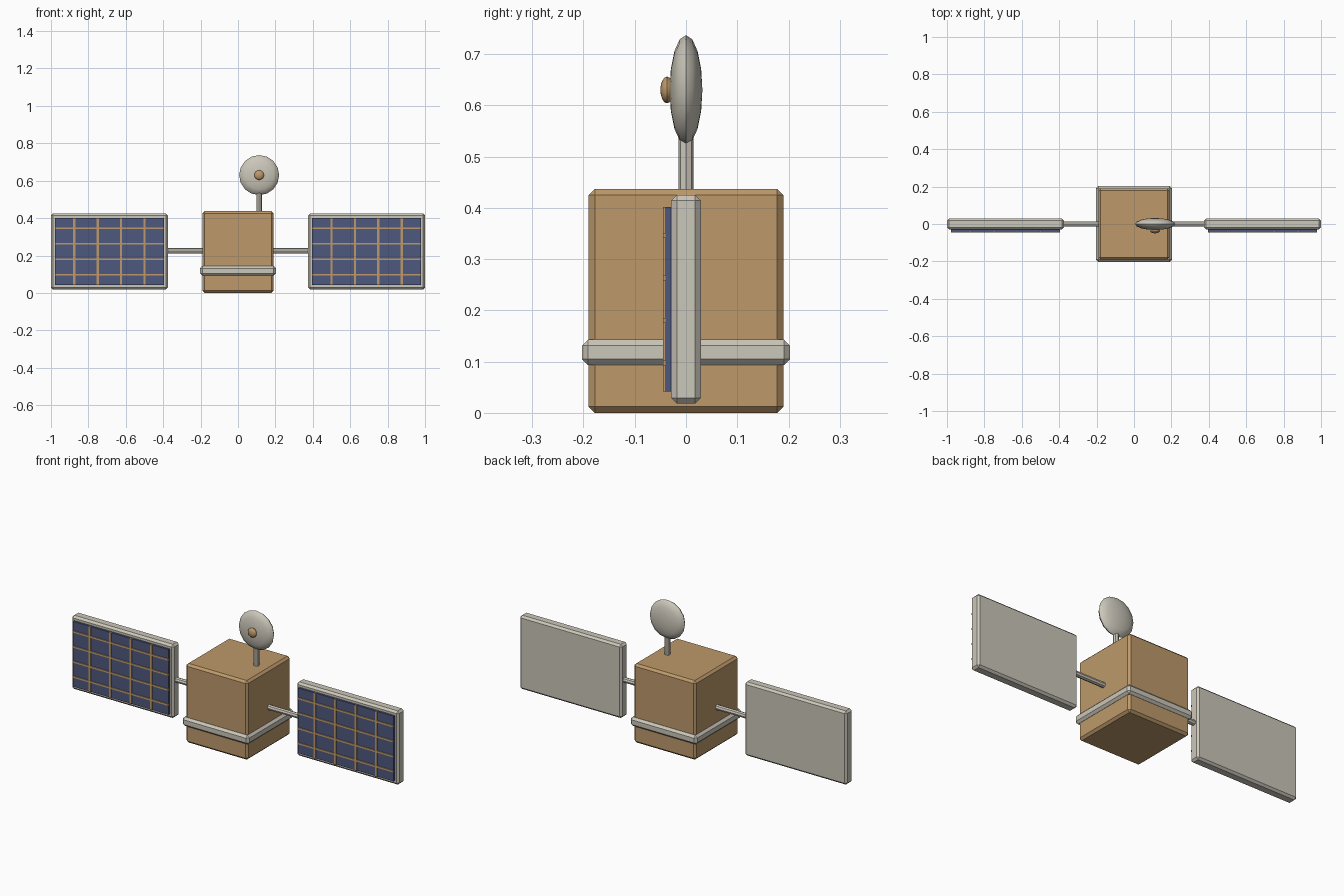
import bpy
import math

cube = bpy.data.objects.get("Cube")
if cube:
    bpy.data.objects.remove(cube, do_unlink=True)


def material(name, rgb):
    mat = bpy.data.materials.new(name)
    mat.use_nodes = True
    mat.diffuse_color = (*rgb, 1)
    mat.node_tree.nodes["Principled BSDF"].inputs["Base Color"].default_value = (*rgb, 1)
    return mat


foil = material("tan foil", (0.51, 0.32, 0.145))
grey = material("warm grey", (0.60, 0.57, 0.49))
blue = material("cell blue", (0.076, 0.098, 0.205))


def finish(name, mat):
    obj = bpy.context.object
    obj.name = name
    obj.data.materials.append(mat)
    return obj


def box(name, low, high, mat, bevel=0):
    """Box between two corners, with an optional chamfer."""
    center = [(a + b) / 2 for a, b in zip(low, high)]
    bpy.ops.mesh.primitive_cube_add(size=1, location=center)
    obj = finish(name, mat)
    obj.scale = [b - a for a, b in zip(low, high)]
    bpy.ops.object.transform_apply(location=False, rotation=False, scale=True)
    if bevel:
        mod = obj.modifiers.new("chamfer", "BEVEL")
        mod.width = bevel
        mod.segments = 1
    return obj


def rod(name, center, length, axis, mat):
    turn = (0, math.pi / 2, 0) if axis == "x" else (0, 0, 0)
    bpy.ops.mesh.primitive_cylinder_add(vertices=8, radius=0.0145, depth=length,
                                        location=center, rotation=turn)
    return finish(name, mat)


def lens(name, center, radius, half_depth, mat):
    """Flattened ball whose poles point front and back."""
    bpy.ops.mesh.primitive_uv_sphere_add(segments=16, ring_count=8, radius=1,
                                         location=center, rotation=(math.pi / 2, 0, 0))
    obj = finish(name, mat)
    obj.scale = (radius, radius, half_depth)
    bpy.ops.object.transform_apply(location=False, rotation=True, scale=True)
    bpy.ops.object.shade_smooth_by_angle(angle=math.radians(40))
    return obj


# Body and the band around it
box("body", (-0.19, -0.19, 0), (0.19, 0.19, 0.437), foil, 0.012)
box("body_band", (-0.203, -0.203, 0.093), (0.203, 0.203, 0.143), grey, 0.012)

# Solar wings with their arms, cells and grid bars
MID_X, MID_Z = 0.6875, 0.2215
HALF_X, HALF_Z = 0.292, 0.18
for side, sign in (("left", 1), ("right", -1)):
    x = sign * MID_X
    rod(side + "_arm", (sign * 0.28, 0, 0.225), 0.22, "x", grey)
    box(side + "_panel_frame", (x - 0.3125, -0.029, 0.018), (x + 0.3125, 0.029, 0.425), grey, 0.011)
    box(side + "_solar_cells", (x - HALF_X, -0.04, MID_Z - HALF_Z),
        (x + HALF_X, -0.027, MID_Z + HALF_Z), blue)
    for i in range(4):
        step = i - 1.5
        bx, bz = x + step * 0.125, MID_Z + step * 0.083
        box(f"{side}_upright_bar_{i + 1}", (bx - 0.006, -0.045, MID_Z - HALF_Z),
            (bx + 0.006, -0.038, MID_Z + HALF_Z), foil)
        box(f"{side}_cross_bar_{i + 1}", (x - HALF_X, -0.0445, bz - 0.005),
            (x + HALF_X, -0.038, bz + 0.005), foil)

# Dish on its mast, with the feed in front
DISH_X, DISH_Z = 0.113, 0.63
rod("dish_mast", (DISH_X, 0, 0.495), 0.13, "z", grey)
lens("dish", (DISH_X, 0, DISH_Z), 0.107, 0.032, grey)
lens("dish_feed", (DISH_X, -0.037, DISH_Z), 0.026, 0.013, foil)
